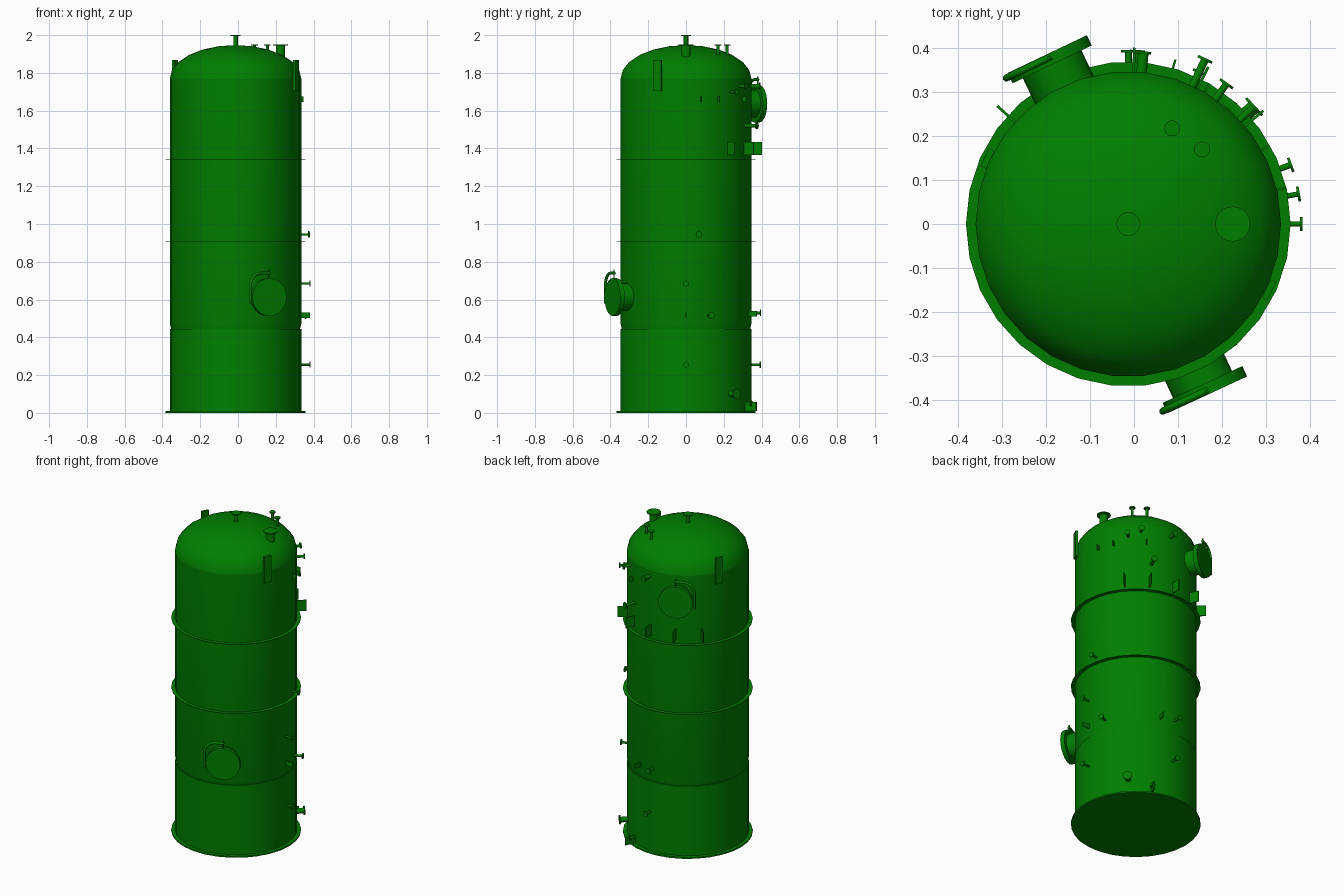
import bpy, bmesh, math
from mathutils import Matrix

if "Cube" in bpy.data.objects:
    bpy.data.objects.remove(bpy.data.objects["Cube"])

CX, R = -0.013, 0.348          # vessel axis and shell radius
SEG = 30

green = bpy.data.materials.new("green_paint")
green.diffuse_color = (0.0, 0.212, 0.0, 1)
green.use_nodes = True
green.node_tree.nodes["Principled BSDF"].inputs["Base Color"].default_value = green.diffuse_color


def finish(name, bm, matrix):
    bmesh.ops.remove_doubles(bm, verts=bm.verts, dist=1e-5)
    bmesh.ops.recalc_face_normals(bm, faces=bm.faces)
    me = bpy.data.meshes.new(name)
    bm.to_mesh(me)
    bm.free()
    me.materials.append(green)
    ob = bpy.data.objects.new(name, me)
    ob.matrix_world = matrix
    bpy.context.collection.objects.link(ob)
    return ob


def smooth(ob):
    bpy.ops.object.select_all(action='DESELECT')
    ob.select_set(True)
    bpy.context.view_layer.objects.active = ob
    bpy.ops.object.shade_smooth_by_angle(angle=math.radians(32))


def lathe(name, profile, matrix, seg=SEG):
    """Turn (radius, height) points around local z."""
    bm = bmesh.new()
    vs = [bm.verts.new((r, 0, z)) for r, z in profile]
    es = [bm.edges.new(p) for p in zip(vs, vs[1:])]
    bmesh.ops.spin(bm, geom=vs + es, cent=(0, 0, 0), axis=(0, 0, 1),
                   angle=math.tau, steps=seg)
    ob = finish(name, bm, matrix)
    smooth(ob)
    return ob


def box(name, size, matrix):
    bm = bmesh.new()
    bmesh.ops.create_cube(bm, size=1, matrix=Matrix.Diagonal((*size, 1)))
    return finish(name, bm, matrix)


AXIS = Matrix.Translation((CX, 0, 0))


def around(deg, r, z):
    """Frame on the shell: x outward, y tangential, z up."""
    return (Matrix.Translation((CX, 0, z)) @ Matrix.Rotation(math.radians(deg), 4, 'Z')
            @ Matrix.Translation((r, 0, 0)))


OUT = Matrix.Rotation(math.pi / 2, 4, 'Y')     # local z -> outward


def nozzle(name, matrix, length, pipe, flange, thick, seg=16):
    lathe(name, [(0, 0), (pipe, 0), (pipe, length - thick), (flange, length - thick),
                 (flange, length), (0, length)], matrix, seg)


# Skirt, shell and ellipsoidal top head
lathe("skirt", [(0, 0.005), (R, 0.005), (R, 0.445), (R - 0.006, 0.445)], AXIS)
lathe("shell", [(R - 0.006, 0.445), (R - 0.005, 0.452), (R, 0.47), (R, 1.77)], AXIS)
lathe("top_head", [(R * math.cos(t), 1.77 + 0.177 * math.sin(t))
                   for t in (i * math.pi / 12 for i in range(7))], AXIS)

# Base plate and stiffening rings
lathe("base_plate", [(0, 0), (0.37, 0), (0.37, 0.009), (R - 0.01, 0.009)], AXIS)
for i, z in enumerate((0.905, 1.34)):
    lathe(f"stiffening_ring_{i}", [(R - 0.01, z - 0.0015), (0.37, z - 0.0015),
                                   (0.37, z + 0.0015), (R - 0.01, z + 0.0015)], AXIS)


# Manways: neck, flanged cover and swing-arm davit
def manway(name, deg, z, side):
    m = around(deg, 0, z)
    lathe(name + "_neck", [(0.074, 0.30), (0.074, 0.41)], m @ OUT, 24)
    lathe(name + "_cover", [(0, 0.403), (0.1, 0.403), (0.1, 0.429), (0, 0.429)],
          m @ OUT, 24)
    cu = bpy.data.curves.new(name + "_davit", 'CURVE')
    cu.dimensions = '3D'
    cu.bevel_depth = 0.008
    cu.bevel_resolution = 2
    cu.use_fill_caps = True
    arc = [(0.108 - 0.065 * (1 - math.cos(t)), 0.062 + 0.065 * math.sin(t))
           for t in (i * math.pi / 12 for i in range(7))]
    for pts in ([(0.108, -0.035)] + arc + [(-0.006, 0.127)], [(0, 0.09), (0, 0.145)]):
        sp = cu.splines.new('POLY')
        sp.points.add(len(pts) - 1)
        for p, (u, v) in zip(sp.points, pts):
            p.co = (0.42, side * u, v, 1)
    cu.splines[1].points.foreach_set("radius", [0.5, 0.5])
    cu.materials.append(green)
    ob = bpy.data.objects.new(name + "_davit", cu)
    ob.matrix_world = m
    bpy.context.collection.objects.link(ob)


manway("lower_manway", -65.2, 0.613, -1)
manway("upper_manway", 115.5, 1.637, 1)

# Nozzles on the top head: x, y, bottom, top, pipe radius, flange radius
for i, (x, y, z0, z1, p, f) in enumerate([
        (CX, 0, 1.90, 2.0, 0.012, 0.027), (0.225, 0, 1.84, 1.95, 0.024, 0.04),
        (0.087, 0.218, 1.85, 1.95, 0.008, 0.018), (0.155, 0.17, 1.85, 1.95, 0.008, 0.018)]):
    nozzle(f"head_nozzle_{i}", Matrix.Translation((x, y, z0)), z1 - z0, p, f, 0.006, 20)

# Side nozzles: angle, height, tip radius, pipe radius, flange radius
for i, (a, z, tip, p, f) in enumerate([
        (0, 0.255, 0.397, 0.006, 0.016), (0, 0.685, 0.397, 0.006, 0.016),
        (10, 0.945, 0.397, 0.006, 0.017), (20, 0.515, 0.397, 0.007, 0.017),
        (43, 0.10, 0.395, 0.016, 0.027), (43, 1.70, 0.395, 0.008, 0.016),
        (55, 1.73, 0.393, 0.008, 0.018), (65, 1.52, 0.417, 0.009, 0.018),
        (65, 0.05, 0.385, 0.008, 0.015), (85, 1.73, 0.395, 0.012, 0.018),
        (87, 0.255, 0.397, 0.007, 0.017), (90, 0.53, 0.397, 0.008, 0.017)]):
    nozzle(f"side_nozzle_{i}", around(a, 0.33, z) @ OUT, tip - 0.33, p, f, 0.006)

# Radial support brackets below the upper manway
for i, a in enumerate((40, 63, 88, 113, 138)):
    box(f"support_bracket_{i}", (0.066, 0.006, 0.068), around(a, 0.369, 1.40))

# Small clips on the shell: angle, height, tip radius
for i, (a, z, tip) in enumerate([(0, 0.517, 0.393), (74, 0.525, 0.39), (13, 1.66, 0.368),
                                 (29, 1.66, 0.368), (60, 1.66, 0.368)]):
    box(f"clip_{i}", (tip - 0.335, 0.005, 0.03), around(a, (tip + 0.335) / 2, z))
box("grounding_lug", (0.08, 0.008, 0.048), around(65, 0.372, 0.034))

# Lifting lugs lying flat on the shell and rising beside the head
for i, a in enumerate((-25, 155)):
    box(f"lifting_lug_{i}", (0.014, 0.046, 0.165), around(a, 0.354, 1.787))
